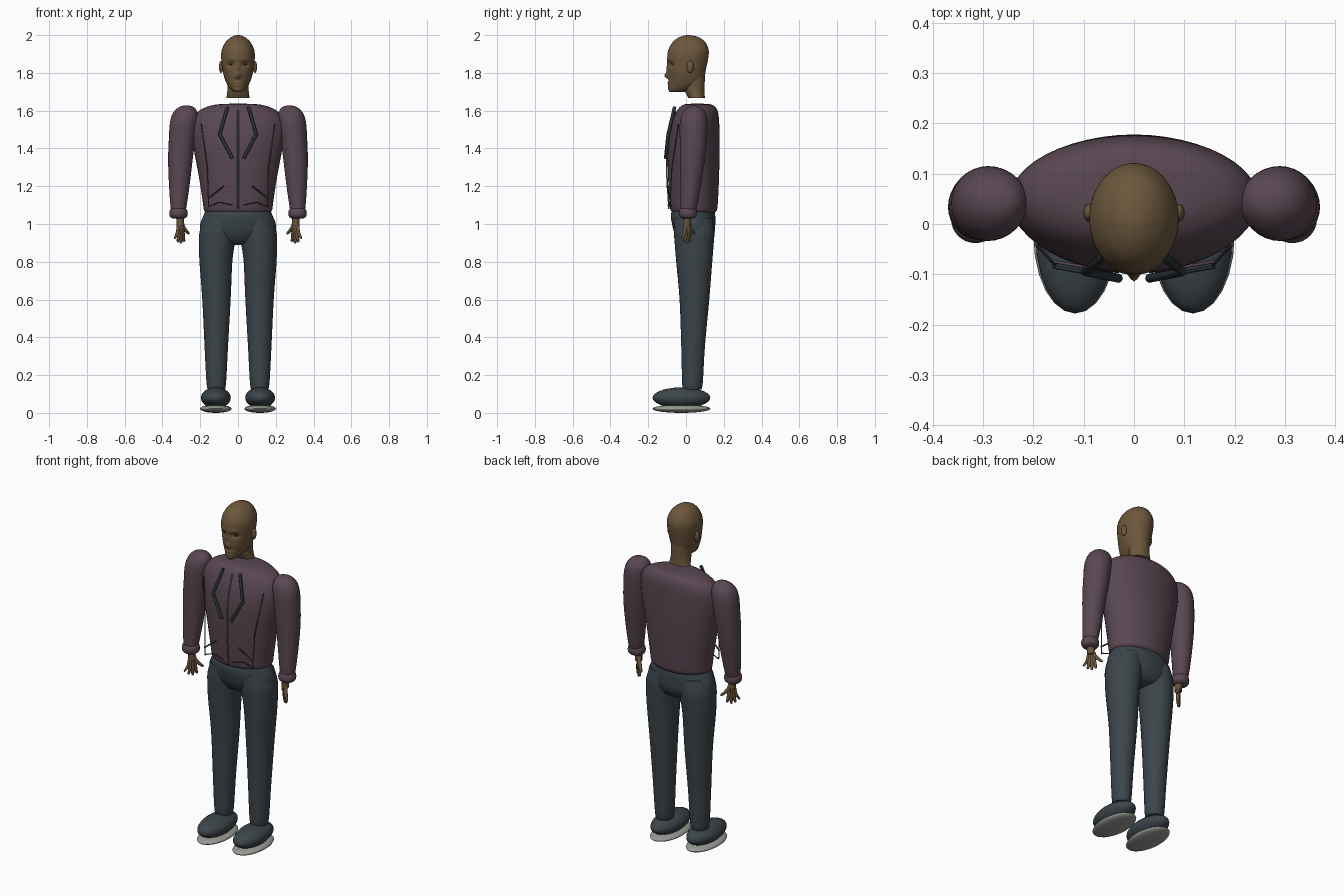
import bpy, bmesh, math
from mathutils import Vector


def material(name, rgb):
    m = bpy.data.materials.new(name)
    m.diffuse_color = (*rgb, 1)
    return m


SKIN = material("brown skin", (0.15, 0.095, 0.045))
JACKET = material("plum cloth", (0.10, 0.063, 0.083))
DENIM = material("slate cloth", (0.045, 0.06, 0.07))
TRIM = material("dark trim", (0.025, 0.032, 0.037))
SOLE = material("pale rubber", (0.32, 0.32, 0.30))
METAL = material("grey zipper", (0.12, 0.12, 0.13))
EYE = material("dark eye", (0.03, 0.02, 0.015))


def finish(bm, name, mat):
    bmesh.ops.recalc_face_normals(bm, faces=bm.faces)
    me = bpy.data.meshes.new(name)
    bm.to_mesh(me)
    bm.free()
    ob = bpy.data.objects.new(name, me)
    bpy.context.collection.objects.link(ob)
    me.materials.append(mat)
    for p in me.polygons:
        p.use_smooth = True
    bpy.ops.object.select_all(action='DESELECT')
    ob.select_set(True)
    bpy.context.view_layer.objects.active = ob
    bpy.ops.object.shade_smooth_by_angle(angle=math.radians(60))
    return ob


def smooth_rings(rings, steps):
    """Interpolate ring values with a Catmull-Rom curve."""
    out = []
    for i in range(len(rings) - 1):
        p = [rings[max(0, min(len(rings) - 1, i + k))] for k in (-1, 0, 1, 2)]
        for s in range(steps):
            t = s / steps
            out.append([0.5 * (2 * b + (c - a) * t + (2 * a - 5 * b + 4 * c - d) * t * t
                               + (3 * b - a - 3 * c + d) * t ** 3) for a, b, c, d in zip(*p)])
    return out + [list(rings[-1])]


def loft(name, rings, mat, side=1, n=32, steps=4, shape=None):
    """Skin ellipses given as (z, x centre, x radius, y front, y back)."""
    bm = bmesh.new()
    loops = []
    for z, cx, rx, y0, y1 in smooth_rings(rings, steps):
        loop = []
        for k in range(n):
            a = math.tau * k / n
            co = Vector((side * (cx + rx * math.cos(a)),
                         (y0 + y1) / 2 + (y1 - y0) / 2 * math.sin(a), z))
            if shape and math.sin(a) < 0:
                co.y += shape(co)
            loop.append(bm.verts.new(co))
        loops.append(loop)
    for a, b in zip(loops, loops[1:]):
        for k in range(n):
            bm.faces.new((a[k], a[(k + 1) % n], b[(k + 1) % n], b[k]))
    bm.faces.new(loops[0])
    bm.faces.new(loops[-1])
    return finish(bm, name, mat)


def ball(name, loc, scale, mat):
    bm = bmesh.new()
    bmesh.ops.create_uvsphere(bm, u_segments=24, v_segments=14, radius=1)
    for v in bm.verts:
        v.co = Vector(loc) + Vector(c * s for c, s in zip(v.co, scale))
    return finish(bm, name, mat)


def tube(name, points, radii, mat):
    cu = bpy.data.curves.new(name, 'CURVE')
    cu.dimensions = '3D'
    cu.bevel_depth = 1
    cu.bevel_resolution = 2
    cu.use_fill_caps = True
    sp = cu.splines.new('POLY')
    sp.points.add(len(points) - 1)
    for p, co, r in zip(sp.points, points, radii):
        p.co = (*co, 1)
        p.radius = r
    ob = bpy.data.objects.new(name, cu)
    bpy.context.collection.objects.link(ob)
    cu.materials.append(mat)
    bpy.ops.object.select_all(action='DESELECT')
    ob.select_set(True)
    bpy.context.view_layer.objects.active = ob
    bpy.ops.object.convert(target='MESH')
    return ob


def face_shape(co):
    """Depth offsets for sockets, nose, lips and chin."""
    def bump(x, z, sx, sz, d):
        return d * math.exp(-((abs(co.x) - x) / sx) ** 2 - ((co.z - z) / sz) ** 2)
    return (bump(0.036, 1.845, 0.02, 0.014, 0.014) + bump(0.035, 1.872, 0.025, 0.01, -0.004)
            + bump(0, 1.785, 0.014, 0.016, -0.018) + bump(0, 1.82, 0.009, 0.03, -0.008)
            + bump(0, 1.764, 0.03, 0.006, 0.004) + bump(0, 1.748, 0.02, 0.005, -0.006)
            + bump(0, 1.733, 0.02, 0.005, -0.004))


# Head and neck
loft("head", [(1.698, 0, 0.02, -0.085, -0.01), (1.712, 0, 0.038, -0.094, 0.04),
              (1.74, 0, 0.058, -0.093, 0.085), (1.78, 0, 0.074, -0.094, 0.098),
              (1.83, 0, 0.084, -0.096, 0.108), (1.88, 0, 0.089, -0.099, 0.118),
              (1.92, 0, 0.086, -0.094, 0.12), (1.96, 0, 0.068, -0.073, 0.104),
              (1.985, 0, 0.043, -0.043, 0.075), (1.997, 0, 0.02, -0.013, 0.04),
              (2.0, 0, 0.003, 0.009, 0.015)], SKIN, n=72, steps=7, shape=face_shape)
loft("neck", [(1.668, 0, 0.062, 0.012, 0.1), (1.70, 0, 0.057, -0.004, 0.098),
              (1.74, 0, 0.057, -0.015, 0.099), (1.79, 0, 0.06, -0.03, 0.1)], SKIN)

# Jacket body
loft("jacket_body", [(1.06, 0, 0.168, -0.07, 0.152), (1.075, 0, 0.181, -0.082, 0.164),
                     (1.12, 0, 0.187, -0.088, 0.169), (1.25, 0, 0.207, -0.095, 0.175),
                     (1.4, 0, 0.235, -0.097, 0.178), (1.5, 0, 0.247, -0.085, 0.177),
                     (1.56, 0, 0.238, -0.067, 0.174), (1.6, 0, 0.205, -0.048, 0.167),
                     (1.625, 0, 0.15, -0.025, 0.15), (1.635, 0, 0.09, 0.0, 0.12),
                     (1.637, 0, 0.01, 0.05, 0.07)], JACKET, n=48)
tube("zipper", [(0, -0.09, 1.08), (0, -0.101, 1.25), (0, -0.102, 1.4),
                (0, -0.088, 1.5), (0, -0.055, 1.6)], [0.004] * 5, METAL)

# Trousers seat
loft("trouser_seat", [(0.89, 0, 0.08, 0.0, 0.09), (0.905, 0, 0.14, -0.03, 0.125),
                      (0.95, 0, 0.196, -0.06, 0.15), (1.0, 0, 0.2, -0.074, 0.155),
                      (1.04, 0, 0.185, -0.08, 0.155), (1.075, 0, 0.17, -0.075, 0.15)], DENIM, n=40)

for side, tag in ((1, "left"), (-1, "right")):
    def flip(pts):
        return [(side * x, y, z) for x, y, z in pts]

    # Sleeve and rolled cuff
    loft(tag + "_sleeve", [(1.05, 0.315, 0.034, -0.025, 0.045), (1.09, 0.315, 0.042, -0.03, 0.058),
                           (1.2, 0.311, 0.054, -0.03, 0.078), (1.34, 0.305, 0.065, -0.032, 0.1),
                           (1.45, 0.296, 0.07, -0.033, 0.112), (1.53, 0.288, 0.073, -0.033, 0.115),
                           (1.58, 0.28, 0.068, -0.022, 0.108), (1.61, 0.275, 0.05, 0.0, 0.088),
                           (1.624, 0.272, 0.028, 0.022, 0.065), (1.627, 0.272, 0.005, 0.04, 0.048)],
         JACKET, side)
    loft(tag + "_cuff", [(1.03, 0.315, 0.034, -0.022, 0.042), (1.04, 0.315, 0.045, -0.034, 0.054),
                         (1.057, 0.315, 0.049, -0.038, 0.058), (1.075, 0.315, 0.045, -0.034, 0.054),
                         (1.085, 0.315, 0.036, -0.025, 0.046)], JACKET, side)

    # Hand: wrist, palm and fingers spread along a diagonal
    def hand_point(s, z, out=0.0):
        return (side * (0.305 - 0.75 * s + out), 0.006 + 0.66 * s, z)
    tube(tag + "_wrist", [hand_point(-0.003, 1.05), hand_point(0, 0.99)], [0.021, 0.02], SKIN)
    for i, (s0, s1, tip, r) in enumerate(((-0.02, -0.04, 0.92, 0.0075), (-0.008, -0.018, 0.903, 0.009),
                                          (0.004, 0.004, 0.897, 0.0095), (0.016, 0.026, 0.906, 0.009),
                                          (0.018, 0.058, 0.945, 0.0095))):
        knuckle = 0.955 if i < 4 else 0.985
        sm = (s0 + s1) / 2
        tube(tag + "_finger_%d" % (i + 1),
             [hand_point(s0 * 0.5, 1.015), hand_point(s0, knuckle), hand_point(sm, (knuckle + tip) / 2),
              hand_point(s1, tip + 0.004), hand_point(s1, tip)],
             [r * 1.1, r * 1.2, r, r * 0.75, r * 0.3], SKIN)

    # Leg, shoe and sole
    loft(tag + "_trouser_leg", [(0.125, 0.115, 0.04, -0.01, 0.075), (0.15, 0.115, 0.051, -0.02, 0.088),
                                (0.35, 0.115, 0.062, -0.025, 0.1), (0.6, 0.114, 0.075, -0.034, 0.123),
                                (0.8, 0.117, 0.087, -0.052, 0.139), (0.9, 0.112, 0.095, -0.06, 0.147),
                                (0.96, 0.108, 0.095, -0.064, 0.15), (1.03, 0.1, 0.08, -0.06, 0.14)],
         DENIM, side)
    ball(tag + "_shoe", (side * 0.117, -0.024, 0.08), (0.079, 0.153, 0.055), DENIM)
    ball(tag + "_sole", (side * 0.117, -0.024, 0.022), (0.083, 0.154, 0.022), SOLE)

    # Ear and eye
    ball(tag + "_ear", (side * 0.089, 0.022, 1.832), (0.012, 0.018, 0.032), SKIN)
    ball(tag + "_eye", (side * 0.035, -0.069, 1.845), (0.013, 0.008, 0.006), EYE)

    # Jacket trims: lapel edge, side seam, pocket and hem line
    tube(tag + "_lapel", flip([(0.055, -0.06, 1.62), (0.097, -0.095, 1.475), (0.03, -0.108, 1.348)]),
         [0.009] * 3, TRIM)
    tube(tag + "_seam", flip([(0.195, -0.04, 1.53), (0.163, -0.075, 1.3), (0.155, -0.085, 1.09)]),
         [0.003] * 3, JACKET)
    tube(tag + "_pocket", flip([(0.16, -0.085, 1.135), (0.075, -0.1, 1.2)]), [0.004] * 2, TRIM)
    tube(tag + "_hem_line", flip([(0.16, -0.075, 1.09), (0.1, -0.085, 1.115), (0.03, -0.095, 1.1)]),
         [0.003] * 3, JACKET)
